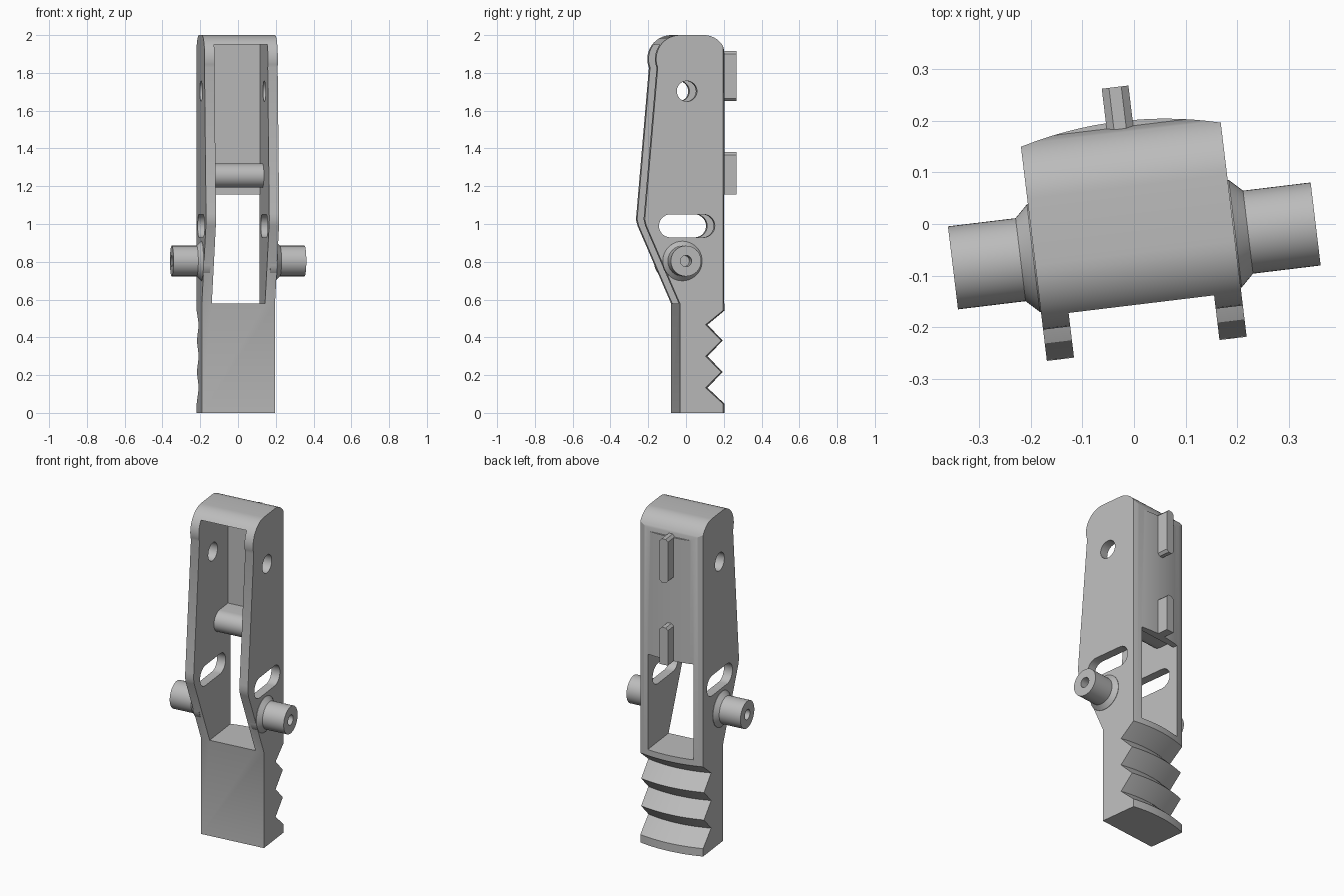
import bpy, bmesh, math
from mathutils import Matrix, Vector

if "Cube" in bpy.data.objects:
    bpy.data.objects.remove(bpy.data.objects["Cube"])

grey = bpy.data.materials.new("plain grey")
grey.use_nodes = True
GREY = (0.5, 0.5, 0.5, 1)
grey.diffuse_color = GREY
grey.node_tree.nodes["Principled BSDF"].inputs["Base Color"].default_value = GREY

# The whole assembly is turned slightly about the vertical axis
PLACE = Matrix.Translation((0, -0.0375, 0)) @ Matrix.Rotation(math.radians(6.9), 4, 'Z')
HALF, INNER = 0.195, 0.142      # outer and inner half widths
AXIS, BULGE = -0.507, 0.745     # centre and radius of the curved back


def make(name, bm):
    bmesh.ops.recalc_face_normals(bm, faces=bm.faces)
    me = bpy.data.meshes.new(name)
    bm.to_mesh(me)
    bm.free()
    me.materials.append(grey)
    ob = bpy.data.objects.new(name, me)
    bpy.context.collection.objects.link(ob)
    ob.matrix_world = PLACE
    return ob


def arc(cy, cz, r, start, end, n=14):
    angles = [math.radians(start + (end - start) * i / n) for i in range(n + 1)]
    return [(cy + r * math.cos(a), cz + r * math.sin(a)) for a in angles]


def extrude(name, points, offset, direction):
    """Extrude 3D outline points, first moved by offset, along direction."""
    bm = bmesh.new()
    face = bm.faces.new([bm.verts.new(Vector(p) + Vector(offset)) for p in points])
    moved = bmesh.ops.extrude_face_region(bm, geom=[face])["geom"]
    bmesh.ops.translate(bm, vec=direction,
                        verts=[v for v in moved if isinstance(v, bmesh.types.BMVert)])
    return make(name, bm)


def side_profile(name, points, half):
    return extrude(name, [(0, y, z) for y, z in points], (-half, 0, 0), (2 * half, 0, 0))


def lathe(name, profile, matrix, steps):
    """Revolve (radius, height) points, closed on the axis, about z."""
    bm = bmesh.new()
    rings = []
    for r, z in profile:
        rings.append([bm.verts.new((r * math.cos(2 * math.pi * i / steps),
                                    r * math.sin(2 * math.pi * i / steps), z))
                      for i in range(steps)])
    for a, b in zip(rings, rings[1:]):
        for i in range(steps):
            j = (i + 1) % steps
            bm.faces.new((a[i], a[j], b[j], b[i]))
    bm.faces.new(rings[0])
    bm.faces.new(rings[-1])
    bm.transform(matrix)
    return make(name, bm)


def boolean(target, cutter, operation='DIFFERENCE'):
    cutter.hide_render = True
    mod = target.modifiers.new("cut", 'BOOLEAN')
    mod.operation, mod.object, mod.solver = operation, cutter, 'EXACT'
    bpy.context.view_layer.update()
    with bpy.context.temp_override(object=target, active_object=target):
        bpy.ops.object.modifier_apply(modifier=mod.name)
    bpy.data.objects.remove(cutter)


def smooth(ob):
    bpy.ops.object.select_all(action='DESELECT')
    ob.select_set(True)
    bpy.context.view_layer.objects.active = ob
    bpy.ops.object.shade_smooth_by_angle(angle=math.radians(25))


# Body: side outline with rounded top and forward-leaning arms
outline = [(-0.018, 0), (0.3, 0), (0.3, 1.9)]
outline += [(p[0], p[1]) for p in arc(0.11, 1.882, 0.118, 9, 90)]
outline += arc(-0.018, 1.873, 0.127, 90, 201)
outline += [(-0.203, 1.055), (-0.206, 1.025), (-0.197, 0.99), (-0.018, 0.578)]
body = side_profile("body", outline, HALF)

# Curved back with ring-shaped grip teeth
back = [(BULGE, -0.1), (BULGE, 0.048)]
for i in range(3):
    back += [(0.655, 0.133 + 0.167 * i), (0.735, 0.2165 + 0.166 * i)]
back[-1] = (BULGE, 0.542)
back.append((BULGE, 2.2))
boolean(body, lathe("back_curve", back, Matrix.Translation((0, AXIS, 0)), 192), 'INTERSECT')

# Space between the arms, open at the back below the rear wall
cavity = [(-0.5, 0.578), (0.5, 0.578), (0.5, 1.155), (0.195, 1.155),
          (0.195, 1.95), (-0.5, 1.95)]
boolean(body, side_profile("cavity", cavity, INNER))

# Round holes and slots through both arms
boolean(body, side_profile("hole", arc(0.019, 1.703, 0.054, 0, 350, 35), 0.5))
slot = arc(-0.069, 0.99, 0.061, 90, 270) + arc(0.107, 0.99, 0.061, -90, 90)
boolean(body, side_profile("slot", slot, 0.5))
smooth(body)

# Round-nosed shelf between the arms
shelf = [(0.2, 1.193), (0.2, 1.32)] + arc(0.095, 1.2565, 0.0635, 90, 270)
smooth(side_profile("shelf", shelf, INNER + 0.01))

# Pivot pins with a conical collar and a blind hole in the end
pin = [(0.105, 0.16), (0.105, 0.197), (0.081, 0.222), (0.081, 0.354),
       (0.03, 0.354), (0.03, 0.25)]
for name, sign in (("left_pin", 1), ("right_pin", -1)):
    turn = Matrix.Translation((0, -0.005, 0.804)) @ Matrix.Rotation(sign * math.pi / 2, 4, 'Y')
    smooth(lathe(name, pin, turn, 48))

# Rear ribs with chamfered ends
W, C = 0.026, 0.014
for name, low, high, cut in (("upper_rib", 1.65, 1.915, C), ("lower_rib", 1.155, 1.38, 0)):
    pts = [(W, high - C), (W - C, high), (C - W, high), (-W, high - C)]
    pts += [(-W, low + cut), (cut - W, low), (W - cut, low), (W, low + cut)] if cut else [(-W, low), (W, low)]
    extrude(name, [(x, 0, z) for x, z in pts], (0, 0.215, 0), (0, 0.09, 0))
